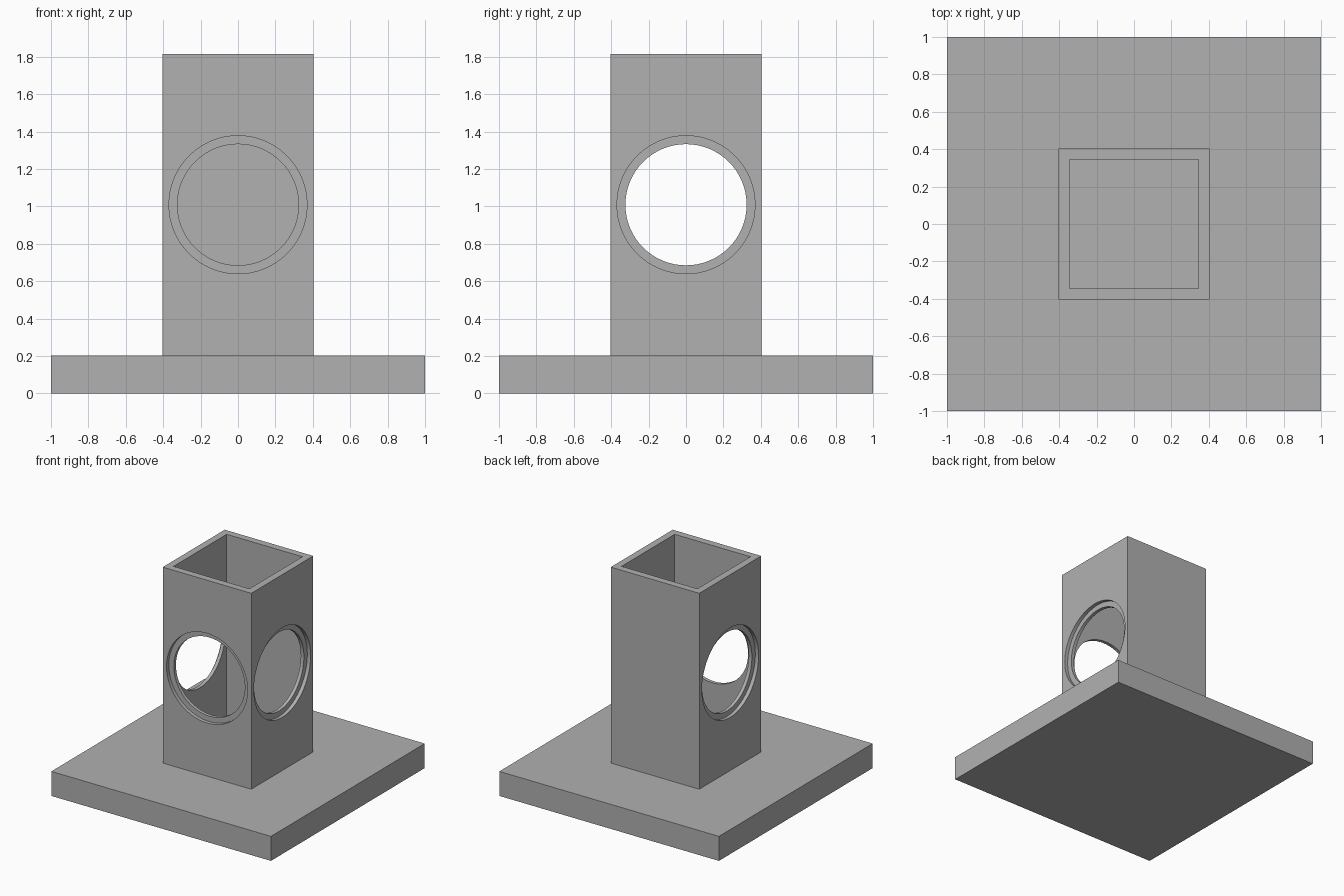
import bpy
from math import pi

cube = bpy.data.objects.get("Cube")
if cube:
    bpy.data.objects.remove(cube, do_unlink=True)

grey = bpy.data.materials.new("plain grey")
grey.use_nodes = True
colour = (0.44, 0.44, 0.44, 1)
grey.diffuse_color = colour
grey.node_tree.nodes["Principled BSDF"].inputs["Base Color"].default_value = colour

BASE_TOP, TOWER_TOP = 0.202, 1.815
HALF, WALL = 0.403, 0.058
HOLE_Z = (BASE_TOP + TOWER_TOP) / 2
RECESS = 0.03


def box(name, half, bottom, top):
    bpy.ops.mesh.primitive_cube_add(size=1, location=(0, 0, (bottom + top) / 2))
    ob = bpy.context.object
    ob.name = name
    ob.scale = (2 * half, 2 * half, top - bottom)
    bpy.ops.object.transform_apply(location=False, rotation=False, scale=True)
    ob.data.materials.append(grey)
    return ob


def cylinder(name, radius, length, location, rotation):
    bpy.ops.mesh.primitive_cylinder_add(
        vertices=64, radius=radius, depth=length, location=location, rotation=rotation)
    ob = bpy.context.object
    ob.name = name
    ob.data.materials.append(grey)
    return ob


def cut(target, cutter):
    mod = target.modifiers.new(cutter.name, 'BOOLEAN')
    mod.operation, mod.solver, mod.object = 'DIFFERENCE', 'EXACT', cutter
    bpy.context.view_layer.objects.active = target
    bpy.ops.object.modifier_apply(modifier=mod.name)
    bpy.data.objects.remove(cutter, do_unlink=True)


# Square base plate
box("base_plate", 1, 0, BASE_TOP)

# Open-topped square tower
tower = box("tower", HALF, BASE_TOP, TOWER_TOP)
cut(tower, box("tower_bore", HALF - WALL, BASE_TOP - 0.1, TOWER_TOP + 0.1))

# Round openings on the two sides and the front, each with a shallow outer recess
for side, (dx, dy) in {"left": (1, 0), "right": (-1, 0), "front": (0, -1)}.items():
    turn = (0, pi / 2, 0) if dx else (pi / 2, 0, 0)
    cut(tower, cylinder(side + "_opening", 0.324, 0.3, (dx * HALF, dy * HALF, HOLE_Z), turn))
    reach = HALF - RECESS + 0.1
    cut(tower, cylinder(side + "_recess", 0.369, 0.2, (dx * reach, dy * reach, HOLE_Z), turn))

# Smooth the round rims, keep the square edges sharp
bpy.ops.object.select_all(action='DESELECT')
tower.select_set(True)
bpy.context.view_layer.objects.active = tower
bpy.ops.object.shade_smooth_by_angle(angle=pi / 6)
